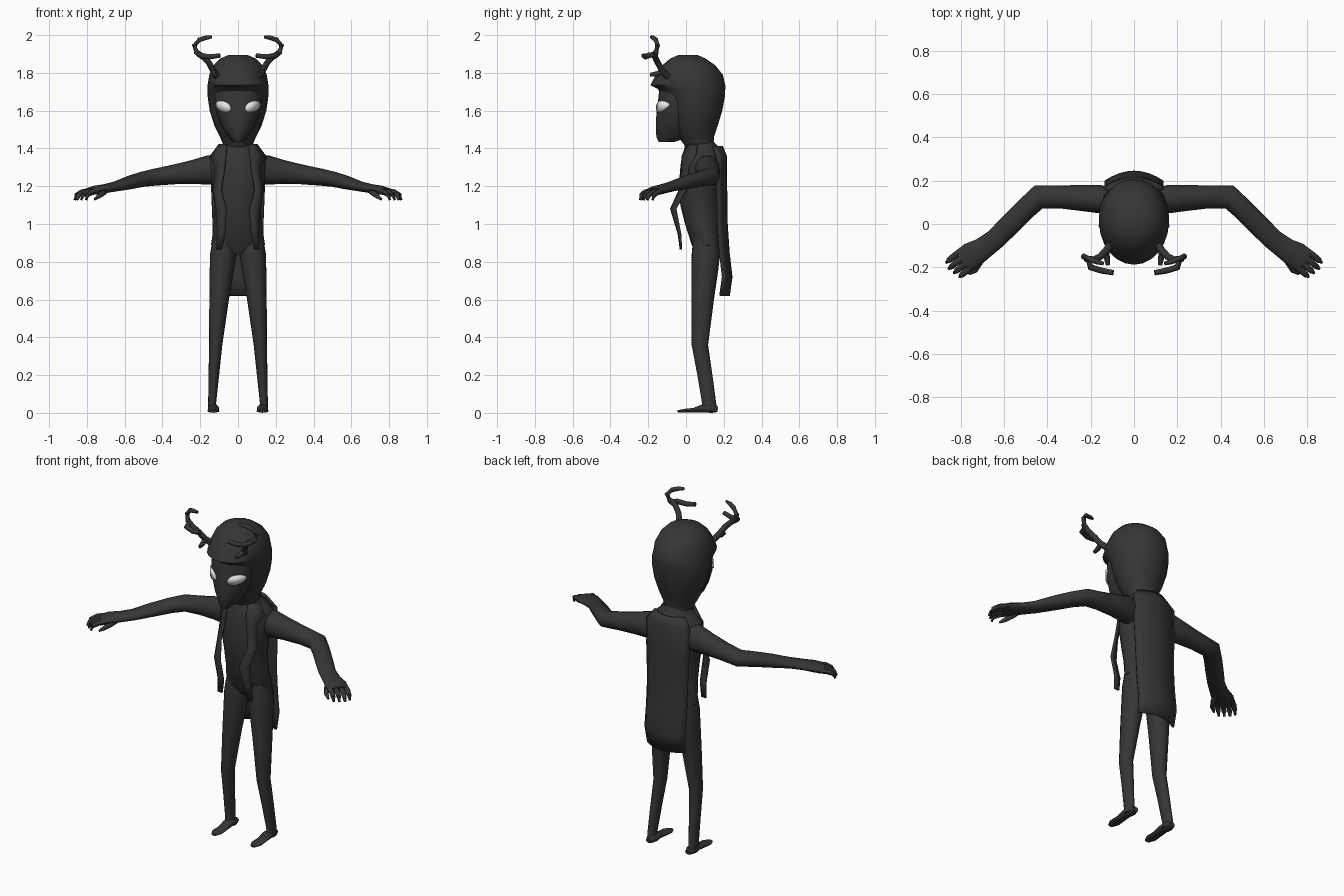
import bpy, bmesh, math
from mathutils import Vector


def material(name, rgb):
    m = bpy.data.materials.new(name)
    m.diffuse_color = (*rgb, 1)
    return m


DARK = material("charcoal cloth", (0.036, 0.036, 0.036))
PALE = material("pale eye", (0.8, 0.8, 0.8))


def finish(name, bm, mat, mirror=False, thickness=0):
    bmesh.ops.recalc_face_normals(bm, faces=bm.faces)
    me = bpy.data.meshes.new(name)
    bm.to_mesh(me)
    bm.free()
    me.materials.append(mat)
    ob = bpy.data.objects.new(name, me)
    bpy.context.collection.objects.link(ob)
    if thickness:
        mod = ob.modifiers.new("thickness", 'SOLIDIFY')
        mod.thickness = thickness
        mod.offset = 0
    if mirror:
        ob.modifiers.new("mirror", 'MIRROR')
    bpy.ops.object.select_all(action='DESELECT')
    ob.select_set(True)
    bpy.context.view_layer.objects.active = ob
    bpy.ops.object.shade_smooth_by_angle(angle=math.radians(45))
    return ob


def skin(bm, rings):
    loops = [[bm.verts.new(p) for p in r] for r in rings]
    n = len(loops[0])
    for a, b in zip(loops, loops[1:]):
        for i in range(n):
            j = (i + 1) % n
            bm.faces.new((a[i], a[j], b[j], b[i]))
    bm.faces.new(loops[0])
    bm.faces.new(loops[-1])


def column(name, rows, n=20, mirror=False):
    """Stacked level ovals: (z, x centre, x radius, front y, back y)."""
    bm = bmesh.new()
    rings = []
    for z, cx, rx, y0, y1 in rows:
        angs = [2 * math.pi * i / n for i in range(n)]
        rings.append([(cx + rx * math.cos(t), (y0 + y1) / 2 + (y1 - y0) / 2 * math.sin(t), z)
                      for t in angs])
    skin(bm, rings)
    return finish(name, bm, DARK, mirror)


def limb(name, rows, n=12):
    """Tube along a path: (x, y, z, half width, half height), mirrored."""
    bm = bmesh.new()
    pts = [Vector(r[:3]) for r in rows]
    rings = []
    for i, r in enumerate(rows):
        t = (pts[min(i + 1, len(pts) - 1)] - pts[max(i - 1, 0)]).normalized()
        ref = Vector((0, 0, 1)) if abs(t.z) < 0.9 else Vector((0, 1, 0))
        u = t.cross(ref).normalized()
        v = u.cross(t)
        rings.append([pts[i] + u * r[3] * math.cos(a) + v * r[4] * math.sin(a)
                      for a in (2 * math.pi * k / n for k in range(n))])
    skin(bm, rings)
    return finish(name, bm, DARK, True)


def sheet(name, rows, thickness, mirror=False):
    """Grid of points made into thin cloth."""
    bm = bmesh.new()
    g = [[bm.verts.new(p) for p in r] for r in rows]
    for a, b in zip(g, g[1:]):
        for i in range(len(a) - 1):
            bm.faces.new((a[i], a[i + 1], b[i + 1], b[i]))
    return finish(name, bm, DARK, mirror, thickness)


# Body
column("torso", [
    (0.84, 0, 0.10, 0.06, 0.16), (0.89, 0, 0.143, 0.03, 0.185), (1.0, 0, 0.126, -0.005, 0.185),
    (1.1, 0, 0.124, -0.03, 0.18), (1.2, 0, 0.138, -0.038, 0.18), (1.3, 0, 0.15, -0.03, 0.19),
    (1.36, 0, 0.152, -0.022, 0.195), (1.395, 0, 0.115, -0.01, 0.185),
    (1.43, 0, 0.07, 0, 0.15), (1.5, 0, 0.06, 0, 0.13)], 24)
column("leg", [
    (0.01, 0.13, 0.028, 0.08, 0.165), (0.05, 0.137, 0.021, 0.085, 0.16),
    (0.2, 0.128, 0.028, 0.06, 0.14), (0.36, 0.118, 0.035, 0.03, 0.117),
    (0.6, 0.1, 0.052, 0.03, 0.148), (0.75, 0.086, 0.064, 0.03, 0.17),
    (0.84, 0.078, 0.07, 0.03, 0.18), (0.95, 0.07, 0.06, 0.04, 0.17)], 16, True)
limb("foot", [
    (0.13, 0.168, 0.018, 0.018, 0.014), (0.13, 0.14, 0.023, 0.03, 0.023),
    (0.13, 0.09, 0.024, 0.03, 0.022), (0.13, 0.04, 0.014, 0.03, 0.012),
    (0.13, -0.01, 0.011, 0.033, 0.01), (0.13, -0.045, 0.008, 0.016, 0.006)])

# Arms and hands
limb("arm", [
    (0.08, 0.1, 1.29, 0.06, 0.08), (0.16, 0.115, 1.285, 0.065, 0.077),
    (0.24, 0.12, 1.275, 0.06, 0.063), (0.34, 0.125, 1.262, 0.053, 0.052),
    (0.44, 0.125, 1.248, 0.056, 0.045), (0.5, 0.07, 1.238, 0.05, 0.041),
    (0.57, 0.0, 1.22, 0.05, 0.036), (0.64, -0.07, 1.2, 0.048, 0.027),
    (0.70, -0.115, 1.188, 0.052, 0.024), (0.75, -0.145, 1.18, 0.062, 0.024),
    (0.79, -0.175, 1.172, 0.055, 0.018)], 16)
for i, s in enumerate((-0.045, -0.015, 0.015, 0.045)):
    x, y, k = 0.785 + s * 0.62, -0.17 + s * 0.78, 1 - 4 * abs(s - 0.01)
    limb("finger_%d" % (i + 1), [
        (x - 0.025, y + 0.02, 1.175, 0.014, 0.014), (x + 0.02 * k, y - 0.015 * k, 1.168, 0.015, 0.015),
        (x + 0.05 * k, y - 0.04 * k, 1.153, 0.013, 0.013),
        (x + 0.06 * k, y - 0.048 * k, 1.128, 0.007, 0.008)], 8)
limb("thumb", [
    (0.70, -0.14, 1.18, 0.016, 0.016), (0.715, -0.18, 1.165, 0.016, 0.016),
    (0.735, -0.215, 1.148, 0.013, 0.013), (0.76, -0.23, 1.13, 0.006, 0.006)], 8)

# Hood with an overhanging brim, and the face mask beneath it
column("hood", [
    (1.38, 0, 0.075, 0.0, 0.17), (1.42, 0, 0.078, -0.01, 0.145), (1.46, 0, 0.095, -0.04, 0.148),
    (1.52, 0, 0.125, -0.07, 0.168), (1.6, 0, 0.15, -0.095, 0.192), (1.67, 0, 0.16, -0.115, 0.205),
    (1.715, 0, 0.162, -0.15, 0.208), (1.735, 0, 0.161, -0.188, 0.208),
    (1.79, 0, 0.152, -0.16, 0.195), (1.84, 0, 0.13, -0.125, 0.155),
    (1.875, 0, 0.095, -0.085, 0.105), (1.895, 0, 0.05, -0.04, 0.06)], 24)
column("face_mask", [
    (1.435, 0, 0.025, -0.145, -0.06), (1.46, 0, 0.05, -0.157, 0.02), (1.52, 0, 0.088, -0.16, 0.05),
    (1.6, 0, 0.118, -0.156, 0.05), (1.66, 0, 0.125, -0.147, 0.05),
    (1.73, 0, 0.12, -0.14, 0.05)], 24)

# Eyes: thin almond plates lying on the mask
bm = bmesh.new()
outline = []
for k in range(16):
    t = 2 * math.pi * k / 16
    dx, dz = 0.04 * math.cos(t), 0.029 * math.sin(t)
    x, z = 0.077 + dx, 1.622 + dz + 0.25 * dx
    y = -0.053 - 0.1 * math.sqrt(max(0.02, 1 - (x / 0.121) ** 2)) - 0.007
    outline.append(bm.verts.new((x, y, z)))
bm.faces.new(outline)
bmesh.ops.triangulate(bm, faces=bm.faces)
finish("eye", bm, PALE, True, 0.008)

# Antlers
limb("antler_beam", [
    (0.105, -0.09, 1.775, 0.019, 0.019), (0.13, -0.125, 1.81, 0.017, 0.017),
    (0.155, -0.15, 1.855, 0.016, 0.016), (0.185, -0.165, 1.885, 0.016, 0.016),
    (0.22, -0.16, 1.91, 0.015, 0.015), (0.231, -0.15, 1.945, 0.014, 0.014),
    (0.205, -0.16, 1.975, 0.013, 0.013), (0.17, -0.175, 1.986, 0.012, 0.012),
    (0.14, -0.183, 1.99, 0.008, 0.008)], 10)
limb("antler_front_prong", [
    (0.21, -0.16, 1.9, 0.014, 0.014), (0.2, -0.2, 1.892, 0.015, 0.015),
    (0.15, -0.215, 1.885, 0.014, 0.014), (0.095, -0.225, 1.892, 0.012, 0.012)], 10)
limb("antler_low_prong", [
    (0.13, -0.12, 1.81, 0.014, 0.014), (0.125, -0.155, 1.795, 0.014, 0.014),
    (0.12, -0.19, 1.79, 0.01, 0.01)], 10)

# Back panel of the coat, curving round the body
panel = [(1.41, 0.10, 0.19), (1.36, 0.14, 0.21), (1.2, 0.14, 0.212), (1.0, 0.132, 0.215),
         (0.85, 0.132, 0.225), (0.72, 0.132, 0.24), (0.62, 0.125, 0.226)]
sheet("coat_back", [[(w * s / 4, y - 0.045 * (s / 4) ** 2, z) for s in range(-4, 5)]
                    for z, w, y in panel], 0.012)

# Loose front lapels, hanging free below the chest: z, inner x, outer x, inner y, outer y
lapel = [(1.42, 0.06, 0.1, 0.01, 0.06), (1.36, 0.065, 0.145, -0.02, 0.05),
         (1.3, 0.07, 0.12, -0.022, 0.015), (1.18, 0.09, 0.13, -0.035, 0.0),
         (1.08, 0.062, 0.115, -0.08, -0.055), (0.95, 0.068, 0.11, -0.04, -0.03),
         (0.865, 0.085, 0.115, -0.028, -0.025)]
sheet("lapel", [[(a + (b - a) * f, c + (d - c) * f, z) for f in (0, 0.5, 1)]
                for z, a, b, c, d in lapel], 0.01, True)
